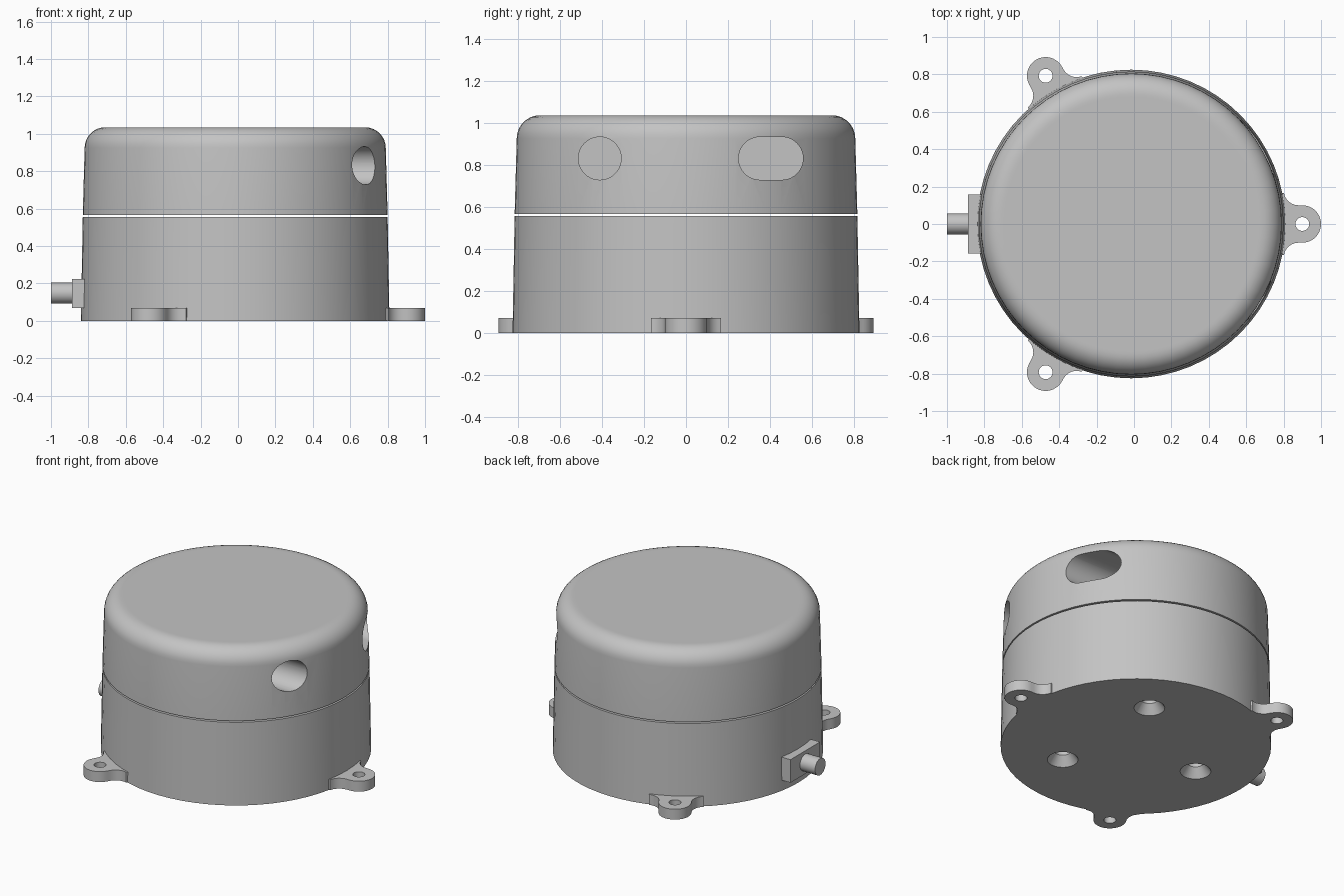
import bpy, bmesh
from math import pi, sin, cos, radians
from mathutils import Matrix

cube = bpy.data.objects.get("Cube")
if cube:
    bpy.data.objects.remove(cube, do_unlink=True)

CX = -0.015                      # axis of the round housing
TO_X = Matrix(((0, 0, 1, 0), (1, 0, 0, 0), (0, 1, 0, 0), (0, 0, 0, 1)))

grey = bpy.data.materials.new("housing grey")
grey.use_nodes = True
grey.diffuse_color = (0.55, 0.55, 0.55, 1)
grey.node_tree.nodes["Principled BSDF"].inputs["Base Color"].default_value = (0.55, 0.55, 0.55, 1)


def make(name, bm, matrix=Matrix()):
    bmesh.ops.transform(bm, matrix=matrix, verts=bm.verts)
    bmesh.ops.recalc_face_normals(bm, faces=bm.faces)
    mesh = bpy.data.meshes.new(name)
    bm.to_mesh(mesh)
    bm.free()
    mesh.materials.append(grey)
    obj = bpy.data.objects.new(name, mesh)
    bpy.context.collection.objects.link(obj)
    return obj


def loft(name, rings, matrix=Matrix()):
    """Skin closed rings of points and cap both ends."""
    bm = bmesh.new()
    loops = [[bm.verts.new(p) for p in ring] for ring in rings]
    n = len(loops[0])
    for a, b in zip(loops, loops[1:]):
        for i in range(n):
            j = (i + 1) % n
            bm.faces.new((a[i], a[j], b[j], b[i]))
    bm.faces.new(loops[0][::-1])
    bm.faces.new(loops[-1])
    return make(name, bm, matrix)


def prism(name, outline, low, high, matrix=Matrix()):
    return loft(name, [[(x, y, z) for x, y in outline] for z in (low, high)], matrix)


def turned(name, profile, matrix=Matrix(), n=64):
    rings = [[(r * cos(2 * pi * i / n), r * sin(2 * pi * i / n), z) for i in range(n)]
             for r, z in profile]
    return loft(name, rings, matrix)


def arc(cx, cy, r, start, end, n):
    angles = [radians(start + (end - start) * i / n) for i in range(n + 1)]
    return [(cx + r * cos(a), cy + r * sin(a)) for a in angles]


def cut(obj, cutters):
    for c in cutters:
        c.hide_render = True
        mod = obj.modifiers.new("cut", "BOOLEAN")
        mod.operation = "DIFFERENCE"
        mod.solver = "EXACT"
        mod.object = c
    graph = bpy.context.evaluated_depsgraph_get()
    mesh = bpy.data.meshes.new_from_object(obj.evaluated_get(graph))
    obj.modifiers.clear()
    obj.data = mesh
    for c in cutters:
        bpy.data.objects.remove(c, do_unlink=True)


axis = Matrix.Translation((CX, 0, 0))
parts = []

# Lower housing with three countersunk screw holes
base = turned("lower_housing", [(0.825, 0), (0.815, 0.555)], axis)
screws = []
for angle in (60, 180, 300):
    place = axis @ Matrix.Rotation(radians(angle), 4, "Z") @ Matrix.Translation((0.475, 0, 0))
    screws.append(turned("screw_cutter", [(0.105, -0.015), (0.05, 0.06), (0.05, 0.3)], place, 32))
cut(base, screws)
parts.append(base)

# Lid with rounded rim, a round port and a slotted port
rim = arc(0.695, 0.925, 0.11, 0, 90, 8)
lid = turned("lid", [(0.815, 0.565)] + rim + [(0.68, 1.035)], axis)
port = prism("port_cutter", arc(-0.41, 0.83, 0.102, 0, 360, 40)[:-1], 0.1, 1.2, TO_X)
slot_outline = arc(0.455, 0.83, 0.102, -90, 90, 20) + arc(0.352, 0.83, 0.102, 90, 270, 20)
slot = prism("slot_cutter", slot_outline, 0.1, 1.2, TO_X)
cut(lid, [port, slot])
parts.append(lid)

# Three mounting lugs, flared where they meet the housing
flare = arc(0.895, 0.18, 0.08, 270, 190, 6)
half = [(x, y) for x, y in flare] + [(0.76, 0.17)]
lug_outline = (arc(0.915, 0, 0.1, -90, 90, 20) + half
               + [(x, -y) for x, y in reversed(half)])
for label, angle in (("left", 0), ("back", 120), ("front", 240)):
    place = axis @ Matrix.Rotation(radians(angle), 4, "Z")
    lug = prism(label + "_mounting_lug", lug_outline, 0, 0.07, place)
    hole = turned("lug_cutter", [(0.037, -0.1), (0.037, 0.2)],
                  place @ Matrix.Translation((0.915, 0, 0)), 24)
    cut(lug, [hole])
    parts.append(lug)

# Cable outlet: flat block and round stub
block = [(-0.157, 0.07), (0.157, 0.07), (0.157, 0.225), (-0.157, 0.225)]
parts.append(prism("cable_block", block, -0.888, -0.78, TO_X))
parts.append(prism("cable_stub", arc(0, 0.148, 0.056, 0, 360, 32)[:-1], -1, -0.87, TO_X))

# Smooth shading with crisp edges
bpy.ops.object.select_all(action="DESELECT")
for obj in parts:
    obj.select_set(True)
bpy.context.view_layer.objects.active = parts[0]
bpy.ops.object.shade_smooth_by_angle(angle=radians(30))
